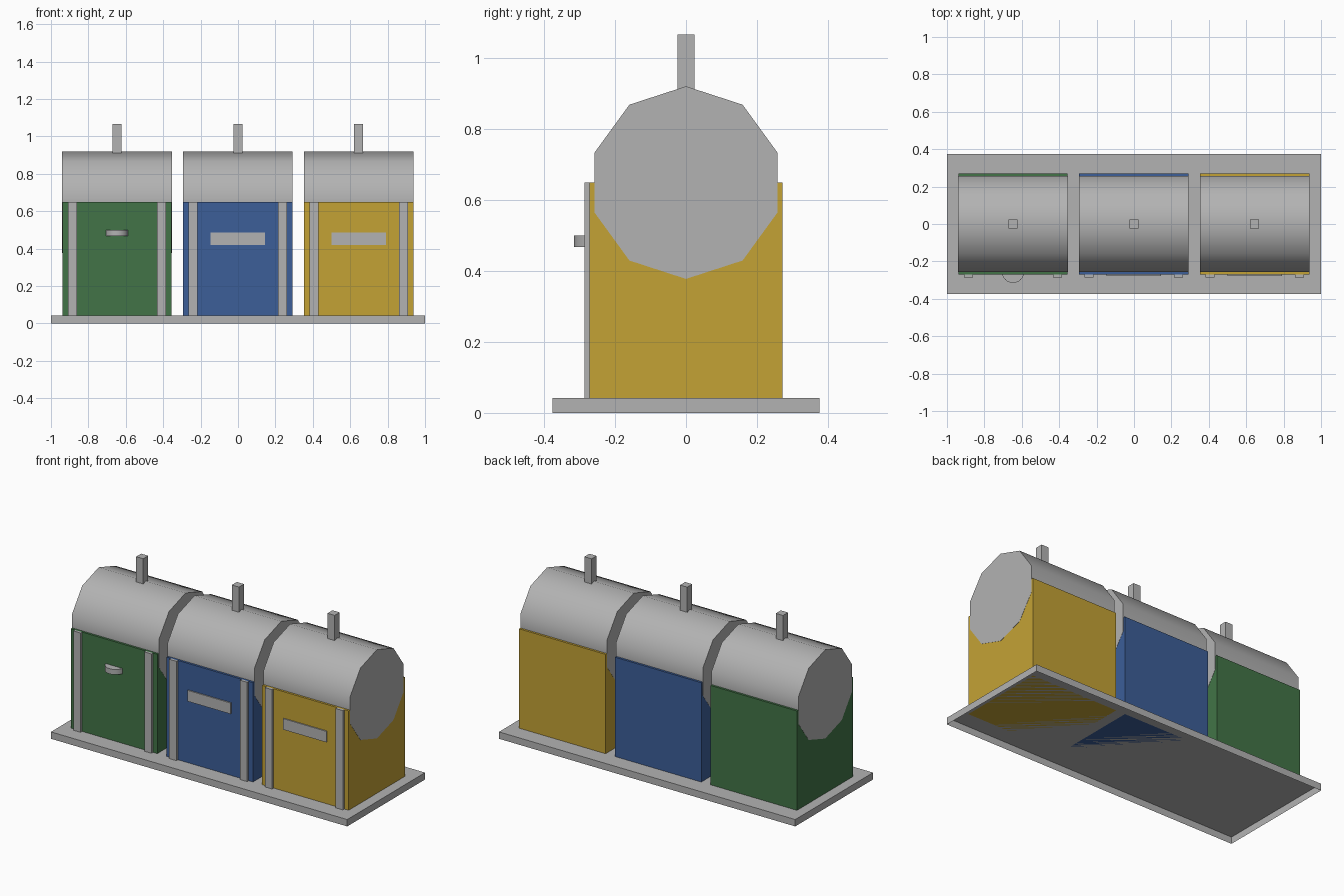
import bpy, bmesh, math
from mathutils import Matrix, Vector

if "Cube" in bpy.data.objects:
    bpy.data.objects.remove(bpy.data.objects["Cube"], do_unlink=True)


def material(name, rgb):
    m = bpy.data.materials.new(name)
    m.use_nodes = True
    m.diffuse_color = (*rgb, 1)
    m.node_tree.nodes["Principled BSDF"].inputs["Base Color"].default_value = (*rgb, 1)
    return m


GREY = material("metal grey", (0.45, 0.45, 0.45))
GREEN = material("glass green", (0.054, 0.175, 0.063))
BLUE = material("paper blue", (0.045, 0.112, 0.314))
YELLOW = material("packaging yellow", (0.552, 0.361, 0.036))


def finish(bm, name, mat):
    me = bpy.data.meshes.new(name)
    bm.to_mesh(me)
    bm.free()
    me.materials.append(mat)
    ob = bpy.data.objects.new(name, me)
    bpy.context.collection.objects.link(ob)
    return ob


def box(name, mat, x, y, z, open_bottom=False):
    """Box from (min, max) pairs on each axis."""
    bm = bmesh.new()
    size = [b - a for a, b in (x, y, z)]
    mid = Vector([(a + b) / 2 for a, b in (x, y, z)])
    bmesh.ops.create_cube(bm, size=1, matrix=Matrix.Translation(mid) @ Matrix.Diagonal((*size, 1)))
    if open_bottom:
        bm.normal_update()
        down = [f for f in bm.faces if f.normal.z < -0.9]
        bmesh.ops.delete(bm, geom=down, context="FACES_ONLY")
    return finish(bm, name, mat)


def cylinder(name, mat, sides, radius, depth, centre, turn=Matrix()):
    bm = bmesh.new()
    bmesh.ops.create_cone(bm, cap_ends=True, segments=sides, radius1=radius, radius2=radius,
                          depth=depth, matrix=Matrix.Translation(centre) @ turn)
    ob = finish(bm, name, mat)
    bpy.ops.object.select_all(action="DESELECT")
    ob.select_set(True)
    bpy.context.view_layer.objects.active = ob
    bpy.ops.object.shade_smooth_by_angle(angle=math.radians(40))
    return ob


BASE_TOP, SHOULDER, HALF_W, HALF_D = 0.042, 0.648, 0.292, 0.271

# Shared tray, open underneath
box("base_tray", GREY, (-1, 1), (-0.375, 0.375), (0, BASE_TOP), open_bottom=True)

# Ten-sided lid axis laid along x with a corner pointing to the front
lid_turn = Matrix.Rotation(math.pi / 2, 4, "Y") @ Matrix.Rotation(math.pi / 2, 4, "Z")

for label, mat, cx in (("green", GREEN, -0.647), ("blue", BLUE, -0.001), ("yellow", YELLOW, 0.645)):
    # Body, barrel lid and lifting post
    box(label + "_body", mat, (cx - HALF_W, cx + HALF_W), (-HALF_D, HALF_D), (BASE_TOP, SHOULDER))
    cylinder(label + "_lid", GREY, 10, HALF_D, 2 * HALF_W + 0.002, (cx, 0, SHOULDER), lid_turn)
    box(label + "_lifting_post", GREY, (cx - 0.024, cx + 0.024), (-0.024, 0.024), (0.88, 1.065))

    # Front uprights
    for side, s in (("right", -1), ("left", 1)):
        px = cx + s * 0.239
        box(f"{label}_{side}_upright", GREY, (px - 0.024, px + 0.024), (-0.286, -HALF_D),
            (BASE_TOP, SHOULDER))

    # Deposit opening: round spout for glass, flat slot for the others
    if mat is GREEN:
        cylinder("green_spout", GREY, 24, 0.06, 0.032, (cx, -0.255, 0.483))
    else:
        box(label + "_slot", GREY, (cx - 0.146, cx + 0.146), (-0.278, -HALF_D), (0.42, 0.487))
